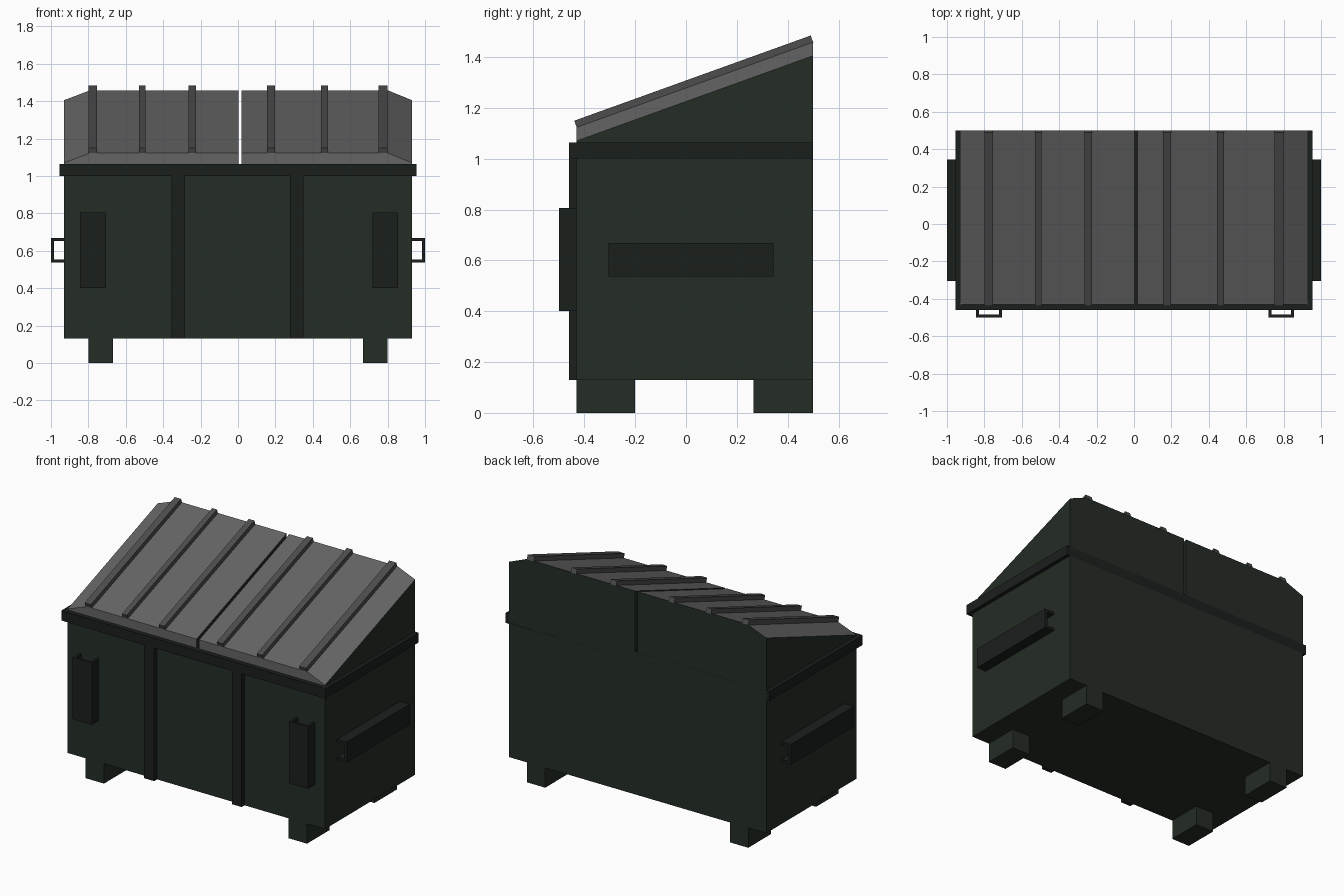
import bpy, math
from mathutils import Vector

if "Cube" in bpy.data.objects:
    bpy.data.objects.remove(bpy.data.objects["Cube"])


def material(name, rgb):
    m = bpy.data.materials.new(name)
    m.diffuse_color = (*rgb, 1)
    m.use_nodes = True
    m.node_tree.nodes["Principled BSDF"].inputs["Base Color"].default_value = m.diffuse_color
    return m


GREEN = material("dark_green", (0.018, 0.026, 0.019))
TRIM = material("trim_green", (0.011, 0.014, 0.012))
GREY = material("lid_grey", (0.13, 0.13, 0.13))
RIB = material("rib_grey", (0.075, 0.075, 0.075))


def prism(name, profile, sweep, mat):
    """Extrude a closed 3D outline along a vector."""
    n = len(profile)
    a = [Vector(p) for p in profile]
    verts = a + [p + Vector(sweep) for p in a]
    normal = sum((a[i].cross(a[(i + 1) % n]) for i in range(n)), Vector())
    faces = [list(range(n))[::-1], list(range(n, 2 * n))]
    faces += [[i, (i + 1) % n, (i + 1) % n + n, i + n] for i in range(n)]
    if normal.dot(Vector(sweep)) < 0:
        faces = [f[::-1] for f in faces]
    me = bpy.data.meshes.new(name)
    me.from_pydata(verts, [], faces)
    me.materials.append(mat)
    ob = bpy.data.objects.new(name, me)
    bpy.context.collection.objects.link(ob)
    return ob


def box(name, x0, x1, y0, y1, z0, z1, mat):
    return prism(name, [(x0, y0, z0), (x1, y0, z0), (x1, y1, z0), (x0, y1, z0)],
                 (0, 0, z1 - z0), mat)


def channel(half, depth, wall):
    """C-shaped outline as (across, outward) pairs, open towards the body."""
    h, w = half, wall
    return [(-h, 0), (-h, depth), (h, depth), (h, 0),
            (h - w, 0), (h - w, depth - w), (w - h, depth - w), (w - h, 0)]


FRONT, BACK, SIDE = -0.43, 0.5, 0.93
RISE = 0.335                      # lid rise from front to back

# Bin body and rim
box("bin_body", -SIDE, SIDE, FRONT, BACK, 0.13, 1.06, GREEN)
box("bin_rim", -0.955, 0.955, -0.46, BACK, 1.0, 1.064, TRIM)

# Sloped hood halves: dark sides and back, grey top and front
for name, outer, shoulder, inner in (("left", -SIDE, -0.79, 0.002),
                                     ("right", SIDE, 0.80, 0.02)):
    outline = [(outer, FRONT, 1.05), (outer, FRONT, 1.07), (shoulder, FRONT, 1.123),
               (inner, FRONT, 1.123), (inner, FRONT, 1.05)]
    hood = prism(name + "_lid", outline, (0, BACK - FRONT, 0), GREEN)
    hood.data.materials.append(GREY)
    for v in hood.data.vertices:
        if v.co.y > 0 and v.co.z > 1.06:
            v.co.z += RISE
    for f in hood.data.polygons:
        if f.normal.z > 0.3 or f.normal.y < -0.9:
            f.material_index = 1

# Lid ribs, square to the slope
slope = Vector((0, BACK - FRONT, RISE))
up = Vector((0, -RISE, BACK - FRONT)).normalized()
for i, (x0, x1) in enumerate([(-0.80, -0.755), (-0.53, -0.495), (-0.265, -0.225),
                              (0.155, 0.197), (0.443, 0.482), (0.75, 0.80)]):
    low = Vector((x0, FRONT, 1.123))
    drop, lift = up * -0.003, up * 0.028
    prism(f"lid_rib_{i}", [low + drop, low + slope + drop, low + slope + lift, low + lift],
          (x1 - x0, 0, 0), RIB)

# Front stiffening posts
for name, x in (("left", -0.32), ("right", 0.313)):
    box(name + "_post", x - 0.036, x + 0.036, -0.46, FRONT, 0.13, 1.0, TRIM)

for name, s in (("left", -1), ("right", 1)):
    # Open channels on the front and the fork pockets on the sides
    cx = -0.775 if s < 0 else 0.787
    prism(name + "_front_channel",
          [(cx + a, FRONT - d, 0.4) for a, d in channel(0.069, 0.07, 0.016)],
          (0, 0, 0.405), TRIM)
    prism(name + "_fork_pocket",
          [(s * (SIDE + d), -0.305, 0.603 + a) for a, d in channel(0.066, 0.07, 0.017)],
          (0, 0.65, 0), TRIM)
    # Feet
    for end, y0, y1 in (("front", FRONT, -0.2), ("back", 0.265, BACK)):
        x0, x1 = sorted((s * 0.667, s * 0.8))
        box(f"{name}_{end}_foot", x0, x1, y0, y1, 0, 0.13, GREEN)
